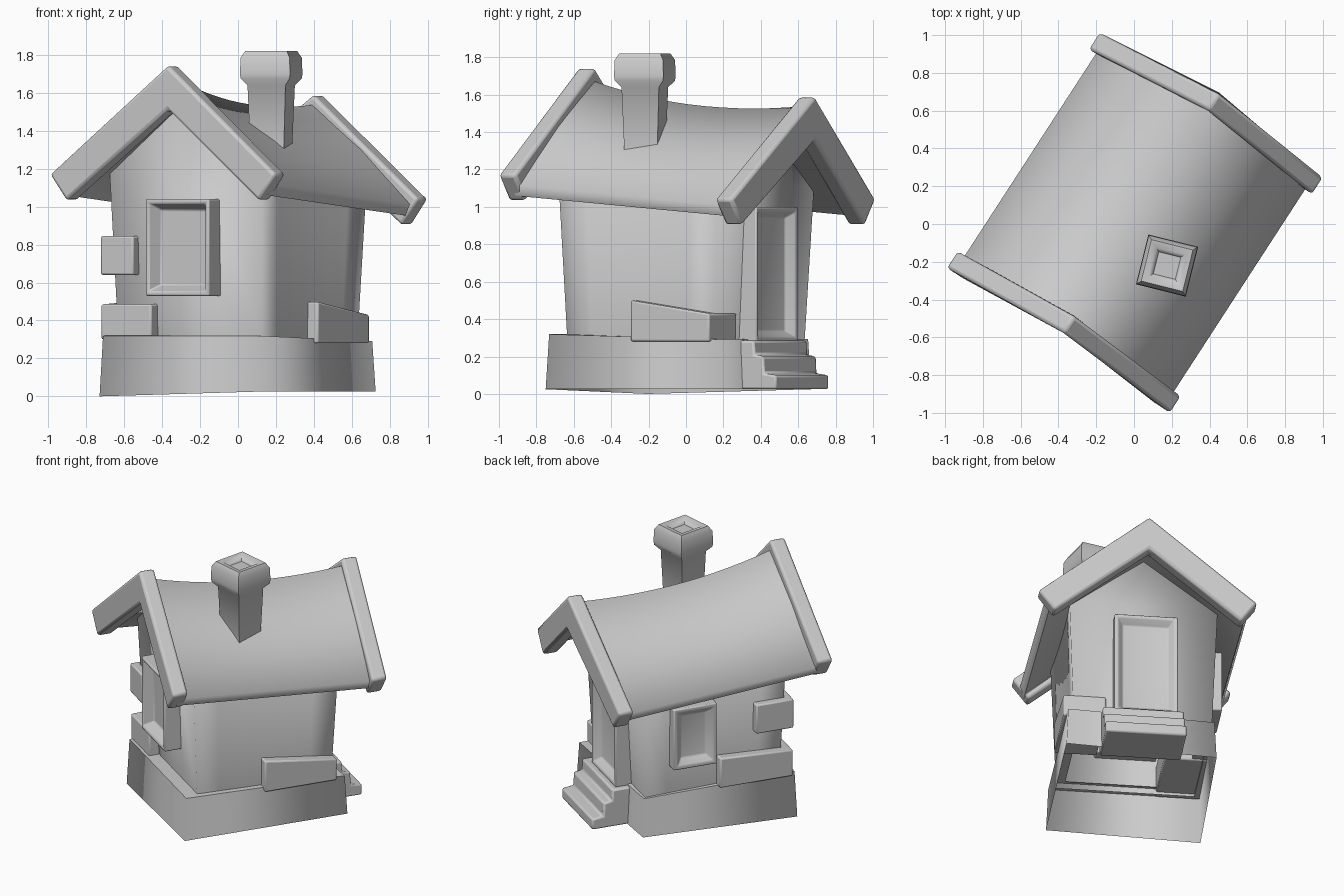
import bpy, bmesh, math
from mathutils import Matrix, Vector

cube = bpy.data.objects.get("Cube")
if cube:
    bpy.data.objects.remove(cube)

# One plain grey for the whole house
grey = bpy.data.materials.new("stone grey")
grey.use_nodes = True
GREY = (0.6, 0.6, 0.6, 1)
grey.diffuse_color = GREY
grey.node_tree.nodes["Principled BSDF"].inputs["Base Color"].default_value = GREY

# The ridge runs along local y, then the house is turned as a whole
TURN = Matrix.Rotation(math.radians(-33), 4, 'Z')


def finish(name, bm, bevel=0, angle=40, turn=TURN):
    bmesh.ops.recalc_face_normals(bm, faces=bm.faces)
    mesh = bpy.data.meshes.new(name)
    bm.to_mesh(mesh)
    bm.free()
    mesh.transform(turn)
    mesh.materials.append(grey)
    ob = bpy.data.objects.new(name, mesh)
    bpy.context.collection.objects.link(ob)
    bpy.ops.object.select_all(action='DESELECT')
    ob.select_set(True)
    bpy.context.view_layer.objects.active = ob
    bpy.ops.object.shade_smooth_by_angle(angle=math.radians(angle))
    if bevel:
        mod = ob.modifiers.new("soft edges", 'BEVEL')
        mod.width, mod.segments = bevel, 2
        mod.limit_method = 'ANGLE'


def loft(sections, skip=(), caps=True):
    """Bridge rings of points; skip lists profile edges left open."""
    bm = bmesh.new()
    rings = [[bm.verts.new(p) for p in s] for s in sections]
    n = len(rings[0])
    for a, b in zip(rings, rings[1:]):
        for i in range(n):
            if i not in skip:
                j = (i + 1) % n
                bm.faces.new((a[i], a[j], b[j], b[i]))
    if caps:
        bm.faces.new(rings[0])
        bm.faces.new(rings[-1])
    return bm


def block(x0, x1, y0, y1, z0, z1):
    bm = bmesh.new()
    bmesh.ops.create_cube(bm, size=1)
    for v in bm.verts:
        v.co = [lo if c < 0 else hi for c, lo, hi in
                zip(v.co, (x0, y0, z0), (x1, y1, z1))]
    return bm


def square(half, z):
    return [(sx * half, sy * half, z) for sx, sy in
            ((-1, -1), (1, -1), (1, 1), (-1, 1))]


def ridge(y):
    return 1.55 - 0.12 * y + 0.15 * y * y


def eave(y):
    return 1.065 - 0.08 * y


# Foundation: open underneath, with a ring-shaped top sloping to the back
def base_ring(s, z, tilt):
    return [(x * s, y * s, z - tilt * y) for x, y in
            ((-.5, -.57), (.5, -.57), (.505, .555), (-.475, .49))]


rim = base_ring(.975, .305, .025)
bm = loft([base_ring(1, .025, 0), rim], caps=False)
bm.verts.ensure_lookup_table()
bm.verts[0].co.z = 0
finish("foundation", bm, angle=110)
finish("foundation_top", loft([rim, base_ring(.78, .308, .025)], caps=False))

# House body: gabled walls leaning slightly outwards, open at the bottom
sections = []
for i in range(7):
    t = -1 + i / 3
    y = t * .505
    top = ridge(y) - .05
    shoulder = top - (ridge(y) - eave(y)) * .48 / .66
    low, w = t * .465, .48 - .01 * (1 - t * t)
    sections.append([(-.448, low, .28), (-w, y, shoulder), (0, y, top),
                     (w, y, shoulder), (.448, low, .28)])
finish("house_body", loft(sections, skip=(4,)), angle=110)

# Sagging roof, its ridge reaching further out at the back
sections = []
for i in range(15):
    y = -.68 + 1.38 * i / 14
    r, e = ridge(y), eave(y)
    peak = y + .09 * max(y, 0)
    half = (y + peak) / 2
    side = (r + e) / 2 + .025
    sections.append([(-.66, y, e), (-.33, half, side), (0, peak, r),
                     (.33, half, side), (.66, y, e),
                     (.63, y, e - .06), (0, peak, r - .09), (-.63, y, e - .06)])
finish("roof", loft(sections), angle=82)

# Heavy trim boards on both gables
for name, apex, y0, y1, kick, drop in (
        ("front_gable_trim", 1.745, -.735, -.63, .05, .575),
        ("back_gable_trim", 1.59, .645, .75, .075, .55)):
    outline = [(0, apex), (.71, apex - drop), (.605, apex - drop - .14),
               (0, apex - .235), (-.605, apex - drop - .14), (-.71, apex - drop)]
    rings = [[(x, y + (kick if x == 0 else 0), z) for x, z in outline] for y in (y0, y1)]
    finish(name, loft(rings), bevel=.018)


# Framed openings: a block with its outer face inset and pushed in
def framed(name, width, z0, z1, reach, centre, degrees, rim, depth):
    bm = block(-width / 2, width / 2, -reach, -.40, z0, z1)
    bm.faces.ensure_lookup_table()
    outer = min(bm.faces, key=lambda f: f.calc_center_median().y)
    bmesh.ops.inset_region(bm, faces=[outer], thickness=rim * .4)
    bmesh.ops.inset_region(bm, faces=[outer], thickness=rim * .6, depth=-depth)
    spin = Matrix.Rotation(math.radians(degrees), 4, 'Z')
    finish(name, bm, bevel=.008, angle=60,
           turn=TURN @ spin @ Matrix.Translation((centre, 0, 0)))


framed("front_window", .40, .53, 1.04, .59, .0, 0, .08, .07)
framed("side_window", .30, .49, .92, .535, -.15, -90, .09, .045)
framed("back_door", .41, .28, 1.0, .575, .01, 180, .08, .05)

# Corner stones
for name, dims, slope in (
        ("low_front_stone", (-.515, -.2, -.535, -.03, .30, .485), .05),
        ("high_front_stone", (-.515, -.31, -.54, -.28, .64, .845), 0),
        ("low_back_stone", (.24, .515, -.02, .48, .28, .50), -.14)):
    bm = block(*dims)
    for v in bm.verts:
        if v.co.z > .4:
            v.co.z += slope * (v.co.y - dims[2])
    finish(name, bm, bevel=.01)

# Back steps: one stair profile across the doorway
stair = ((.42, .025), (.75, .025), (.75, .10), (.675, .11), (.67, .20),
         (.615, .21), (.61, .285), (.42, .285))
finish("back_steps", loft([[(x, y, z) for y, z in stair] for x in (-.25, .275)]),
       bevel=.012)

# Chimney with a flared cap and a shallow flue
place = Matrix.Translation(Vector((.175, -.22, 0))) @ Matrix.Rotation(math.radians(-14), 4, 'Z')
levels = ((.09, 1.28), (.103, 1.64), (.133, 1.675), (.136, 1.70), (.133, 1.785),
          (.113, 1.82), (.08, 1.815), (.06, 1.785))
finish("chimney", loft([square(h, z) for h, z in levels]), angle=50, turn=place)
